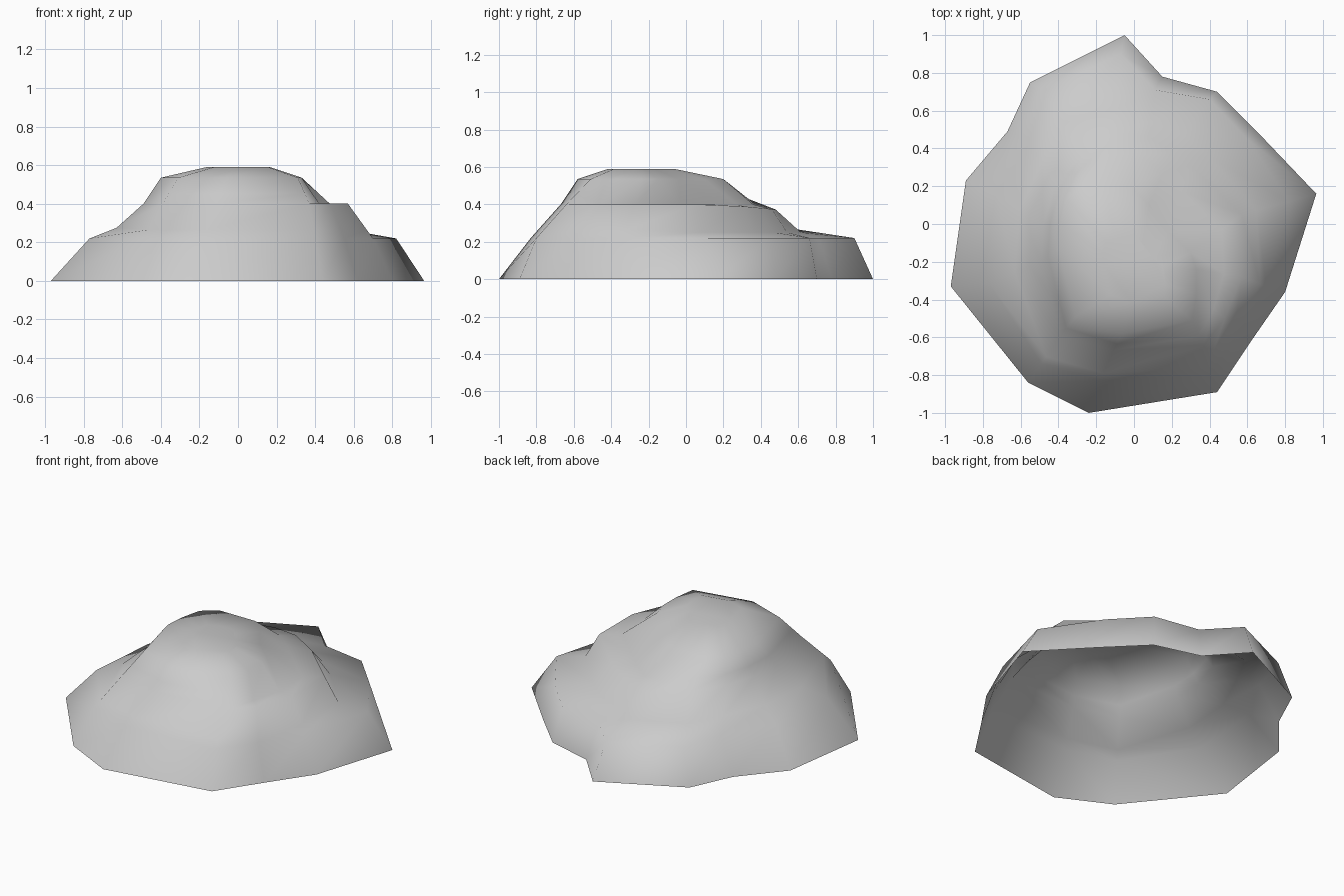
import bpy
import bmesh
from mathutils import Vector

default_cube = bpy.data.objects.get("Cube")
if default_cube:
    bpy.data.objects.remove(default_cube)

# Plan contours of the rock, clockwise from the back point, lowest to highest
BASE = [(-.05, 1), (.15, .78), (.44, .7), (.66, .48), (.965, .16), (.8, -.36), (.62, -.62), (.44, -.89),
        (-.24, -1), (-.56, -.84), (-.97, -.33), (-.89, .23), (-.67, .49), (-.55, .75)]
LEDGE = [(-.07, .9), (.11, .71), (.4, .66), (.6, .45), (.82, .12), (.7, -.33), (.55, -.58), (.4, -.8),
         (-.18, -.83), (-.49, -.74), (-.77, -.31), (-.73, .15), (-.56, .45), (-.48, .71)]
SHOULDER = [(-.08, .48), (.08, .46), (.2, .38), (.3, .31), (.57, .05), (.57, -.28), (.48, -.5), (.37, -.64),
            (-.11, -.67), (-.39, -.59), (-.49, -.2), (-.48, 0), (-.42, .2), (-.28, .36)]
CROWN = [(-.15, .2), (-.02, .2), (.08, .1), (.18, -.04), (.3, -.15), (.33, -.24), (.33, -.37), (.31, -.51),
         (-.06, -.58), (-.31, -.49), (-.4, -.13), (-.39, 0), (-.36, .13), (-.27, .2)]


def contour(outline, height):
    """Lift a plan outline to a height."""
    return [Vector((x, y, height)) for x, y in outline]


def ledge_inner(outer, upper):
    """Flat shelf at the back and left side, plain slope at the front."""
    ring = []
    for index, (low, high) in enumerate(zip(outer, upper)):
        shelf = index < 5
        point = low.lerp(high, .68 if shelf else .5 if index > 9 else .25)
        point.z = .25 if shelf else min(point.z, .275)
        ring.append(point)
    return ring


def terrace_inner(outer, upper):
    """Level step round the back and right side, plain slope elsewhere."""
    ring = [low.lerp(high, .39) for low, high in zip(outer, upper)]
    for point in ring[:7]:
        point.z = .4
    return ring


def shrink(ring, centre, factor, height):
    result = [centre.lerp(point, factor) for point in ring]
    for point in result:
        point.z = height
    return result


base = contour(BASE, 0)
ledge = contour(LEDGE, .22)
shoulder = contour(SHOULDER, .4)
for point in shoulder:
    point.z = min(.4, .42 - .1 * point.y)
crown = contour(CROWN, .535)
summit = shrink(crown, Vector((.03, -.28, 0)), .45, .59)
rings = [base, ledge, ledge_inner(ledge, shoulder), shoulder,
         terrace_inner(shoulder, crown), crown, summit]

# Skin the contours into a shell that is open underneath
bm = bmesh.new()
loops = [[bm.verts.new(point) for point in ring] for ring in rings]
count = len(BASE)
for lower, upper in zip(loops, loops[1:]):
    for i in range(count):
        j = (i + 1) % count
        bm.faces.new((lower[j], lower[i], upper[i], upper[j]))
bm.faces.new(list(reversed(loops[-1])))
for face in bm.faces:
    face.smooth = True

mesh = bpy.data.meshes.new("rock")
bm.to_mesh(mesh)
bm.free()
rock = bpy.data.objects.new("rock", mesh)
bpy.context.collection.objects.link(rock)

# Plain grey stone
stone = bpy.data.materials.new("grey_stone")
stone.use_nodes = True
colour = (.6, .6, .6, 1)
stone.diffuse_color = colour
stone.node_tree.nodes["Principled BSDF"].inputs["Base Color"].default_value = colour
mesh.materials.append(stone)
